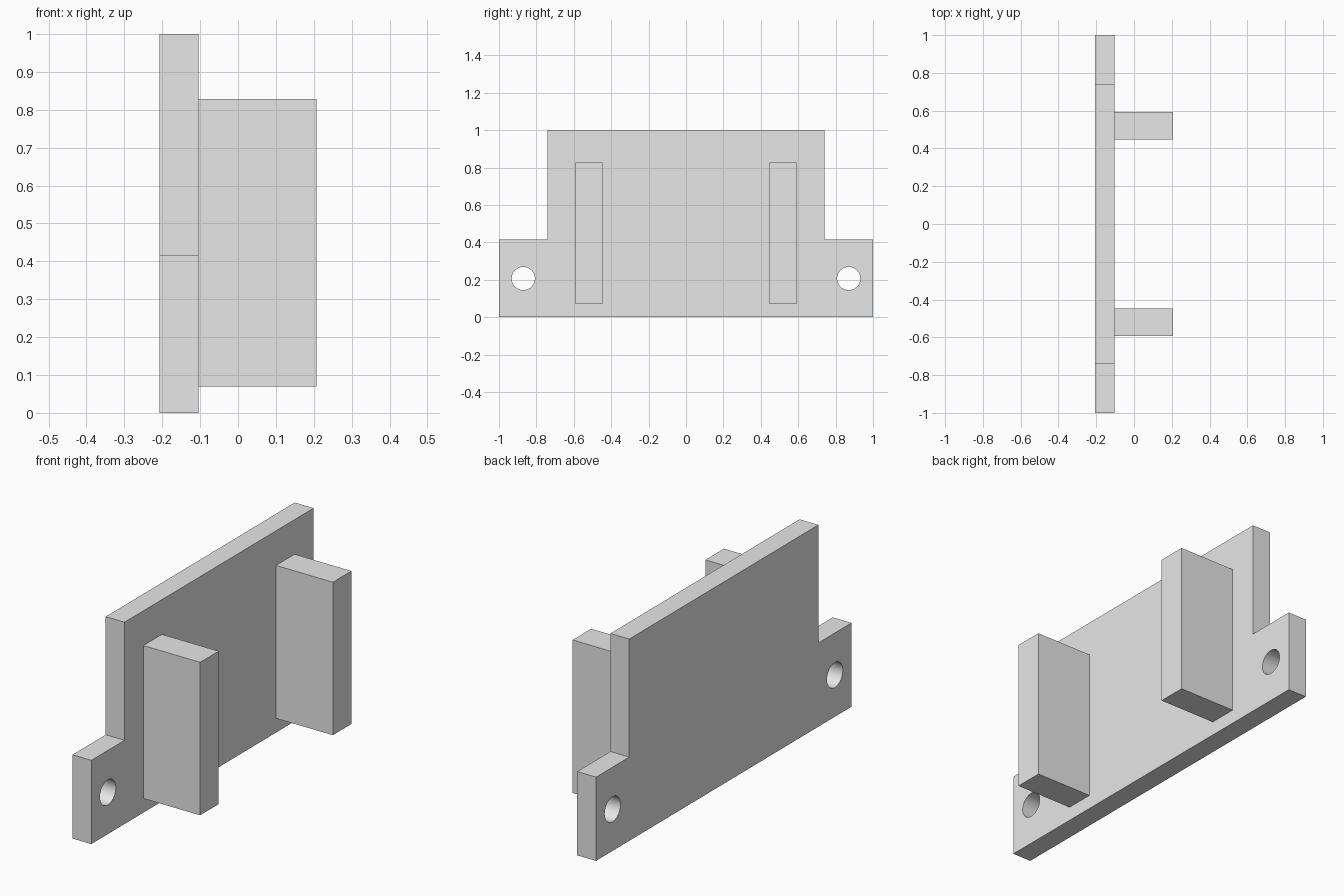
import bpy
import bmesh
from math import radians

cube = bpy.data.objects.get("Cube")
if cube:
    bpy.data.objects.remove(cube, do_unlink=True)

# Material
GREY = (0.8, 0.8, 0.8, 1.0)
grey = bpy.data.materials.new("plain_grey")
grey.use_nodes = True
grey.diffuse_color = GREY
grey.node_tree.nodes["Principled BSDF"].inputs["Base Color"].default_value = GREY

# Shared dimensions
BACK_X, FACE_X, RIB_X = -0.207, -0.104, 0.207
HOLE_Y, HOLE_Z, HOLE_R = 0.87, 0.207, 0.062


def extrude_profile(name, points, x0, x1):
    """Extrude a y-z outline along x."""
    bm = bmesh.new()
    face = bm.faces.new([bm.verts.new((x0, y, z)) for y, z in points])
    moved = bmesh.ops.extrude_face_region(bm, geom=[face])["geom"]
    verts = [v for v in moved if isinstance(v, bmesh.types.BMVert)]
    bmesh.ops.translate(bm, verts=verts, vec=(x1 - x0, 0, 0))
    bmesh.ops.recalc_face_normals(bm, faces=bm.faces)
    mesh = bpy.data.meshes.new(name)
    bm.to_mesh(mesh)
    bm.free()
    mesh.materials.append(grey)
    obj = bpy.data.objects.new(name, mesh)
    bpy.context.collection.objects.link(obj)
    return obj


# Stepped mounting plate with a low ear at each end
half = [(1, 0), (1, 0.415), (0.74, 0.415), (0.74, 1)]
outline = half + [(-y, z) for y, z in reversed(half)]
plate = extrude_profile("mounting_plate", outline, BACK_X, FACE_X)

# Screw holes through the ears
for side, label in ((-1, "front"), (1, "back")):
    bpy.ops.mesh.primitive_cylinder_add(
        vertices=48, radius=HOLE_R, depth=0.4,
        location=((BACK_X + FACE_X) / 2, side * HOLE_Y, HOLE_Z),
        rotation=(0, radians(90), 0))
    cutter = bpy.context.object
    cutter.name = label + "_hole_cutter"
    cutter.data.materials.append(grey)
    cut = plate.modifiers.new(label + "_hole", "BOOLEAN")
    cut.operation = "DIFFERENCE"
    cut.solver = "EXACT"
    cut.object = cutter
    bpy.ops.object.select_all(action="DESELECT")
    plate.select_set(True)
    bpy.context.view_layer.objects.active = plate
    bpy.ops.object.modifier_apply(modifier=cut.name)
    bpy.data.objects.remove(cutter, do_unlink=True)

bpy.ops.object.shade_smooth_by_angle(angle=radians(30))

# Upright ribs standing out from the plate
for side, label in ((-1, "front"), (1, "back")):
    inner, outer = side * 0.447, side * 0.592
    extrude_profile(label + "_rib",
                    [(inner, 0.07), (outer, 0.07), (outer, 0.828), (inner, 0.828)],
                    FACE_X, RIB_X)
